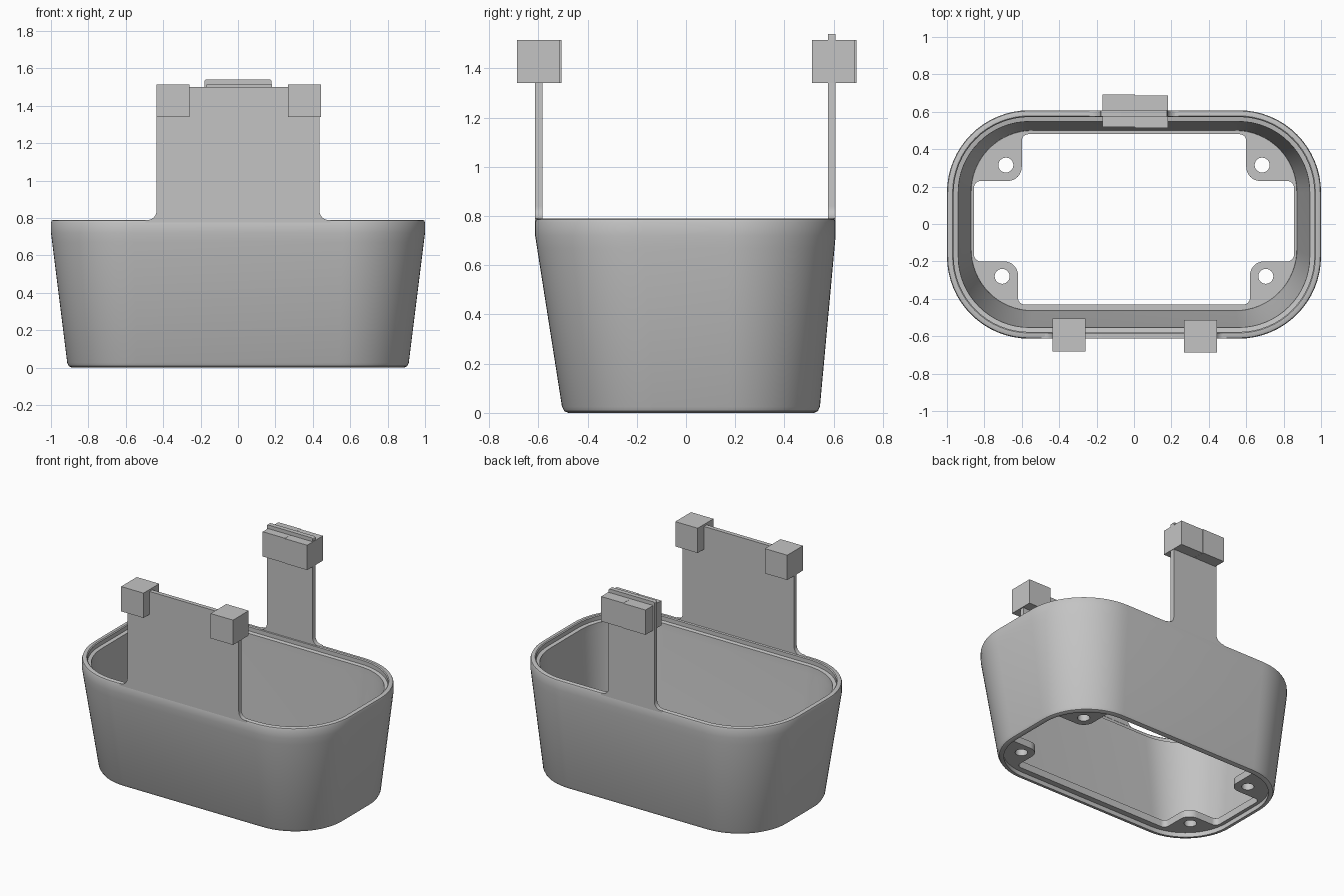
import bpy, bmesh, math
from mathutils import Vector

if "Cube" in bpy.data.objects:
    bpy.data.objects.remove(bpy.data.objects["Cube"])

grey = bpy.data.materials.new("plain grey")
grey.use_nodes = True
grey.diffuse_color = (0.55, 0.55, 0.55, 1)
grey.node_tree.nodes["Principled BSDF"].inputs["Base Color"].default_value = (0.55, 0.55, 0.55, 1)


def round_poly(corners, seg=8):
    """Outline from (x, y, radius) corners, each replaced by an arc."""
    out = []
    for i, (x, y, r) in enumerate(corners):
        p = Vector((x, y))
        if r == 0:
            out.append(p)
            continue
        a = (Vector(corners[i - 1][:2]) - p).normalized()
        b = (Vector(corners[(i + 1) % len(corners)][:2]) - p).normalized()
        half = a.angle(b) / 2
        centre = p + (a + b).normalized() * r / math.sin(half)
        start = (p + a * r / math.tan(half) - centre).normalized()
        end = (p + b * r / math.tan(half) - centre).normalized()
        out += [centre + start.slerp(end, k / seg).normalized() * r for k in range(seg + 1)]
    return out


def finish(name, bm, smooth=True):
    bmesh.ops.recalc_face_normals(bm, faces=bm.faces)
    mesh = bpy.data.meshes.new(name)
    bm.to_mesh(mesh)
    bm.free()
    mesh.materials.append(grey)
    ob = bpy.data.objects.new(name, mesh)
    bpy.context.collection.objects.link(ob)
    if smooth:
        bpy.ops.object.select_all(action='DESELECT')
        ob.select_set(True)
        bpy.context.view_layer.objects.active = ob
        bpy.ops.object.shade_smooth_by_angle(angle=math.radians(32))


def rect(x, y0, y1, r):
    return [(x, y0, r), (x, y1, r), (-x, y1, r), (-x, y0, r)]


def wall_outline(inset, z):
    """Tapered basket outline at a height, moved inward by inset."""
    t = min(z / 0.72, 1)
    return round_poly(rect(0.91 + 0.09 * t - inset, -0.5 - 0.113 * t + inset,
                           0.542 + 0.066 * t - inset, 0.37 + 0.07 * t - inset), 16)


# Basket wall: closed section swept round, with bottom lip and stepped rim
section = [(0.035, 0.035), (0.035, 0), (0.022, 0), (0.007, 0.007), (0, 0.025),
           (0, 0.67), (0, 0.72), (0, 0.775), (0.004, 0.786), (0.014, 0.79),
           (0.03, 0.79), (0.036, 0.784), (0.036, 0.755), (0.06, 0.75),
           (0.06, 0.70), (0.052, 0.13), (0.05, 0.08)]
bm = bmesh.new()
rings = [[bm.verts.new((p.x, p.y, z)) for p in wall_outline(d, z)] for d, z in section]
for i, ring in enumerate(rings):
    low = rings[i - 1]
    for j in range(len(ring)):
        bm.faces.new((low[j - 1], low[j], ring[j], ring[j - 1]))
finish("basket_wall", bm)

# Base flange: open floor with four corner lugs and screw holes
right = [(0.62, -0.43, 0.035), (0.62, -0.20, 0.075), (0.855, -0.20, 0.035),
         (0.855, 0.23, 0.035), (0.60, 0.23, 0.075), (0.60, 0.48, 0.035)]
opening = right + [(-x, y, r) for x, y, r in reversed(right)]
outlines = [round_poly(rect(0.89, -0.48, 0.52, 0.35), 16), round_poly(opening)]
for cx, cy in ((0.685, 0.315), (0.705, -0.28)):
    for side in (-1, 1):
        outlines.append([Vector((side * cx + 0.04 * math.cos(a * math.tau / 24),
                                 cy + 0.04 * math.sin(a * math.tau / 24)))
                         for a in range(24)])
curve = bpy.data.curves.new("flange_outline", 'CURVE')
curve.dimensions = '2D'
curve.fill_mode = 'BOTH'
curve.extrude = 0.025
for pts in outlines:
    spline = curve.splines.new('POLY')
    spline.points.add(len(pts) - 1)
    spline.use_cyclic_u = True
    for point, p in zip(spline.points, pts):
        point.co = (p.x, p.y, 0, 1)
helper = bpy.data.objects.new("flange_outline", curve)
flat = bpy.data.meshes.new_from_object(helper)
bm = bmesh.new()
bm.from_mesh(flat)
bpy.data.objects.remove(helper)
bmesh.ops.remove_doubles(bm, verts=bm.verts, dist=0.0005)
bmesh.ops.translate(bm, verts=bm.verts, vec=(0, 0, 0.06))
finish("base_flange", bm)


# Upright tabs with filleted feet, flush with the outer rim
def tab(name, half, top, y0, y1):
    foot, rim, r = 0.775, 0.789, 0.05
    side = [(half + r + 0.01, foot, 0), (half + r + 0.01, rim, 0),
            (half, rim, r), (half, top, 0.008)]
    outline = round_poly(side + [(-x, z, q) for x, z, q in reversed(side)])
    bm = bmesh.new()
    face = bm.faces.new([bm.verts.new((p.x, y0, p.y)) for p in outline])
    ext = bmesh.ops.extrude_face_region(bm, geom=[face])["geom"]
    bmesh.ops.translate(bm, vec=(0, y1 - y0, 0),
                        verts=[v for v in ext if isinstance(v, bmesh.types.BMVert)])
    # close the side left open by the extrusion
    bmesh.ops.holes_fill(bm, edges=[e for e in bm.edges if e.is_boundary], sides=0)
    finish(name, bm)


tab("front_tab", 0.435, 1.5, -0.613, -0.583)
tab("back_tab", 0.178, 1.54, 0.576, 0.608)


# Cube blocks gripping the tab tops
def block(name, x, y):
    bm = bmesh.new()
    bmesh.ops.create_cube(bm, size=0.175)
    bmesh.ops.translate(bm, verts=bm.verts, vec=(x, y, 1.427))
    finish(name, bm, smooth=False)


block("front_right_block", -0.348, -0.594)
block("front_left_block", 0.355, -0.6)
block("back_right_block", -0.082, 0.605)
block("back_left_block", 0.094, 0.6)
